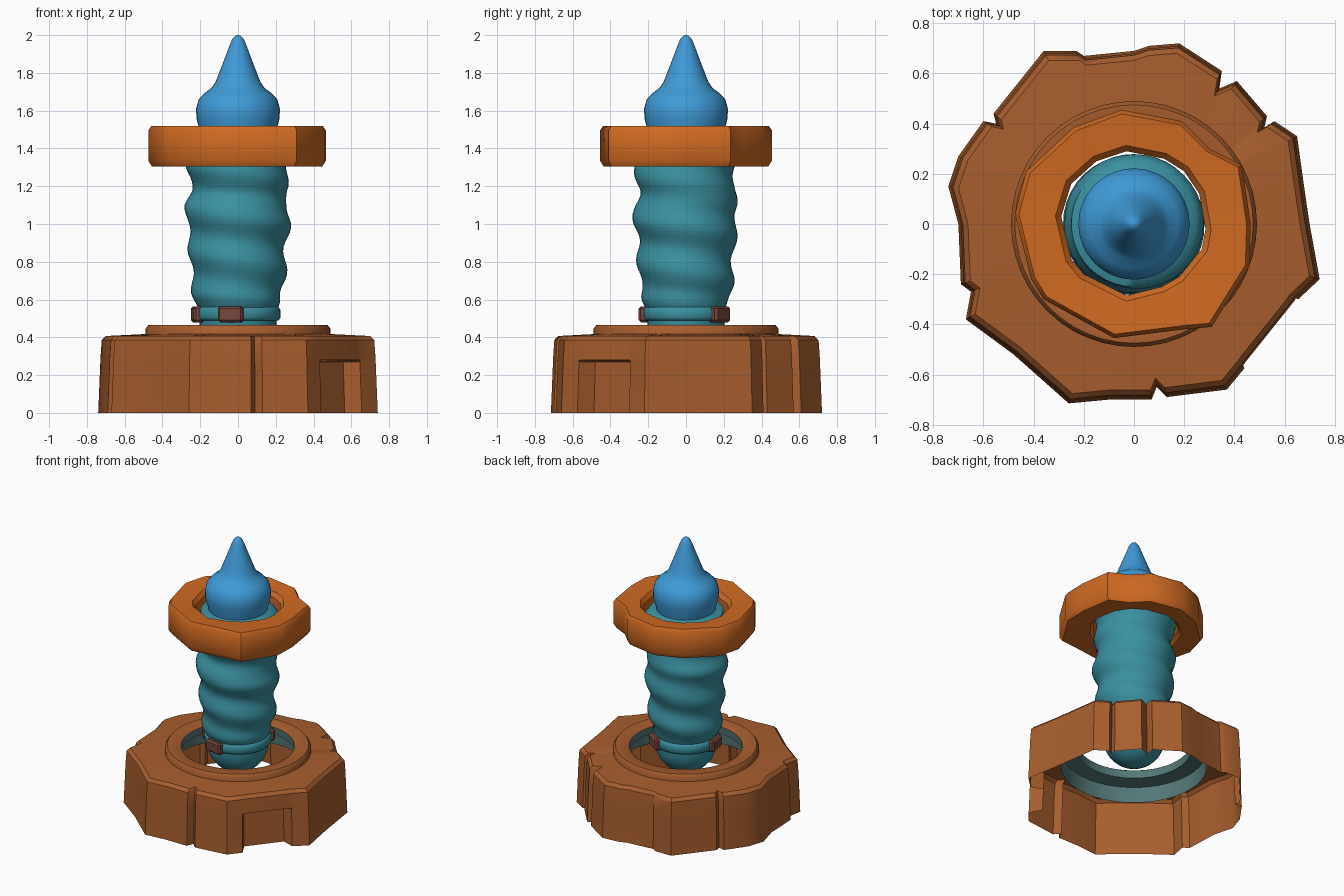
import bpy, bmesh, math

if "Cube" in bpy.data.objects:
    bpy.data.objects.remove(bpy.data.objects["Cube"])

def mat(name, r, g, b):
    lin = lambda c: ((c / 255 + 0.055) / 1.055) ** 2.4 if c > 10 else c / 3295
    m = bpy.data.materials.new(name)
    m.diffuse_color = (lin(r), lin(g), lin(b), 1)
    m.use_nodes = True
    m.node_tree.nodes["Principled BSDF"].inputs["Base Color"].default_value = m.diffuse_color
    return m

BROWN = mat("rock_brown", 168, 94, 46)
ORANGE = mat("rock_orange", 208, 106, 34)
TEAL = mat("teal", 58, 144, 160)
BLUE = mat("blue", 62, 155, 216)
GREY = mat("grey_teal", 84, 120, 120)
DARK = mat("clasp_brown", 118, 70, 60)

def loft(name, rings, material, angle=40, closed=False, cap_start=False, cap_end=False):
    """Skin a stack of rings that all have the same number of points."""
    bm = bmesh.new()
    rows = [[bm.verts.new(p) for p in ring] for ring in rings]
    n = len(rows[0])
    pairs = list(zip(rows, rows[1:])) + ([(rows[-1], rows[0])] if closed else [])
    for a, b in pairs:
        for i in range(n):
            j = (i + 1) % n
            bm.faces.new((a[i], a[j], b[j], b[i]))
    if cap_start:
        bm.faces.new(rows[0][::-1])
    if cap_end:
        bm.faces.new(rows[-1])
    me = bpy.data.meshes.new(name)
    bm.to_mesh(me)
    bm.free()
    ob = bpy.data.objects.new(name, me)
    bpy.context.collection.objects.link(ob)
    me.materials.append(material)
    bpy.ops.object.select_all(action='DESELECT')
    ob.select_set(True)
    bpy.context.view_layer.objects.active = ob
    bpy.ops.object.shade_smooth_by_angle(angle=math.radians(angle))
    return ob

def circle(r, z, n=40, cx=0, cy=0):
    return [(cx + r * math.cos(2 * math.pi * i / n), cy + r * math.sin(2 * math.pi * i / n), z)
            for i in range(n)]

def lathe(name, profile, material, n=40, **kw):
    return loft(name, [circle(r, z, n) for r, z in profile], material, **kw)

# hollow rocky base: irregular outline, notched, with one undercut facet
outline = [(.74, -.22), (.70, 0), (.685, .1), (.65, .35), (.56, .41), (.52, .385), (.53, .43),
           (.41, .57), (.34, .54), (.35, .61), (.18, .72), (.06, .71), (0, .69), (-.2, .67),
           (-.23, .69), (-.36, .69), (-.56, .44), (-.55, .40), (-.6, .41), (-.7, .27),
           (-.74, .15), (-.70, 0), (-.69, -.24), (-.65, -.27), (-.67, -.38), (-.48, -.52),
           (-.26, -.715), (-.1, -.70), (.07, -.70), (.09, -.65), (.13, -.69), (.37, -.66),
           (.44, -.575), (.45, -.56), (.65, -.31), (.655, -.30)]
undercut = {33, 34}

def base_ring(z, s):
    return [(x * s * (.87 if i in undercut and z < .275 else 1),
             y * s * (.87 if i in undercut and z < .275 else 1), z)
            for i, (x, y) in enumerate(outline)]

inner = [(.44 * x / math.hypot(x, y), .44 * y / math.hypot(x, y), .42) for x, y in outline]
loft("rock_base", [base_ring(0, 1), base_ring(.27, .985), base_ring(.28, .985),
                   base_ring(.385, .975), base_ring(.407, .945), inner], BROWN, angle=35)

# collar on the base and the lining under it
lathe("base_collar", [(.49, .40), (.49, .445), (.475, .465), (.395, .465), (.38, .455)], BROWN, 48)
lathe("collar_lining", [(.38, .455), (.385, .40), (.485, .385), (.49, .27)], GREY, 48)

# ridged column with a twisted bulge pattern and a round bottom
def radius(z):
    pts = [(.54, .205), (.6, .23), (.7, .245), (.9, .255), (1.0, .27), (1.1, .27),
           (1.17, .25), (1.3, .265), (1.42, .265)]
    for (z0, r0), (z1, r1) in zip(pts, pts[1:]):
        if z <= z1:
            return r0 + (r1 - r0) * (z - z0) / (z1 - z0)
    return pts[-1][1]

N = 40
rings = []
for k in range(1, 9):
    a = math.pi / 2 * k / 9
    rings.append(circle(.205 * math.sin(a), .48 - .2 * math.cos(a), N))
rings.append(circle(.205, .5, N))
for k in range(37):
    z = .54 + .88 * k / 36
    ring = []
    for i in range(N):
        a = 2 * math.pi * i / N
        w = math.sin(2 * math.pi * z / .23 + a)
        r = radius(z) + .014 * w * min(1, (z - .54) / .1)
        ring.append((r * math.cos(a), r * math.sin(a), z))
    rings.append(ring)
rings += [circle(.25, 1.46, N), circle(.19, 1.48, N)]
loft("column", rings, TEAL, 60, cap_start=True, cap_end=True)

# band round the column foot, with three clasps
lathe("foot_band", [(.19, .485), (.215, .49), (.225, .505), (.225, .545), (.215, .56), (.19, .565)],
      TEAL, angle=60)
for k, deg in enumerate((-100, 55, 187)):
    bpy.ops.mesh.primitive_cube_add(size=1)
    ob = bpy.context.object
    ob.name = "clasp_%d" % (k + 1)
    a = math.radians(deg)
    ob.scale = (.06, .135, .085)
    ob.location = (.215 * math.cos(a), .215 * math.sin(a), .522)
    ob.rotation_euler = (0, 0, a)
    ob.data.materials.append(DARK)
    bpy.ops.object.transform_apply(location=False, rotation=False, scale=True)
    b = ob.modifiers.new("bevel", 'BEVEL')
    b.width = .012

# chunky stone ring round the top of the column
outer = [(.465, 0), (.43, .235), (.30, .30), (.19, .41), (-.05, .455), (-.24, .385), (-.43, .21),
         (-.475, .04), (-.41, -.22), (-.36, -.30), (-.08, -.455), (.2, -.42), (.31, -.41), (.46, -.17)]
hole = [(.285, -.02), (.26, .12), (.20, .21), (.12, .26), (-.03, .29), (-.15, .25), (-.25, .16),
        (-.29, .03), (-.25, -.14), (-.20, -.20), (-.03, -.285), (.11, -.25), (.18, -.21), (.27, -.10)]
at = lambda pts, s, z: [(x * s, y * s, z) for x, y in pts]
loft("stone_ring", [at(outer, .96, 1.305), at(outer, 1, 1.335), at(outer, 1, 1.495),
                    at(outer, .965, 1.52), at(hole, 1.08, 1.51), at(hole, 1, 1.48),
                    at(hole, 1, 1.335), at(hole, 1.08, 1.31)], ORANGE, 35, closed=True)

# pointed head
lathe("pointed_head", [(.19, 1.42), (.205, 1.5), (.22, 1.56), (.222, 1.61), (.208, 1.66), (.175, 1.695),
                       (.14, 1.72), (.12, 1.75), (.10, 1.80), (.073, 1.87), (.045, 1.945), (.03, 1.98),
                       (.015, 1.996), (.003, 2.0)], BLUE, 32, angle=60, cap_start=True, cap_end=True)
